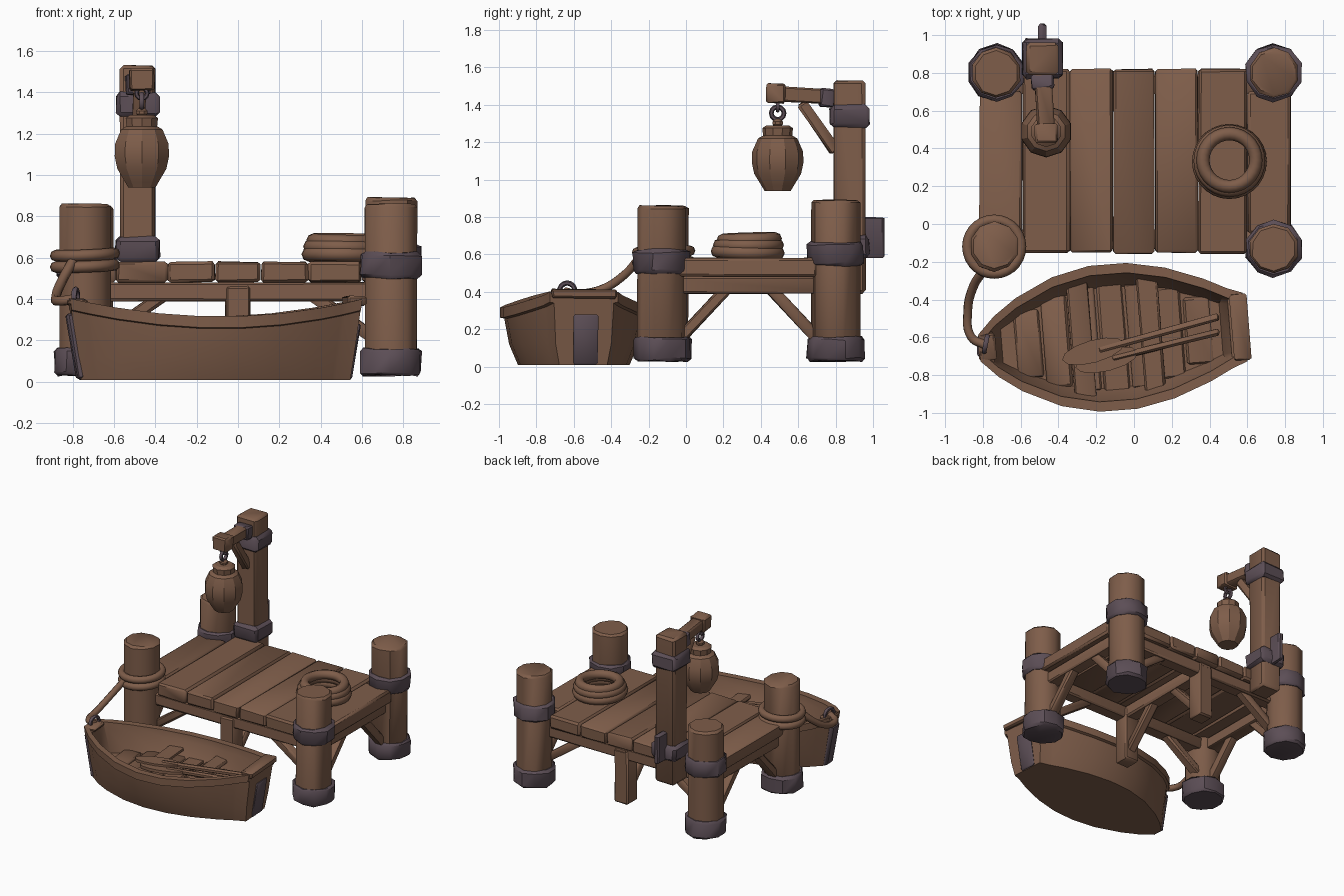
import bpy, bmesh, math, random
from mathutils import Vector, Matrix

random.seed(4)
cube = bpy.data.objects.get("Cube")
if cube:
    bpy.data.objects.remove(cube, do_unlink=True)


def material(name, rgb):
    m = bpy.data.materials.new(name)
    m.use_nodes = True
    m.diffuse_color = (*rgb, 1)
    m.node_tree.nodes["Principled BSDF"].inputs["Base Color"].default_value = (*rgb, 1)
    return m


WOOD = material("brown wood", (0.21, 0.11, 0.068))
IRON = material("purple iron", (0.107, 0.076, 0.093))


def finish(name, bm, mat, matrix=None, jitter=0.0, angle=40):
    for v in bm.verts:
        v.co += Vector([random.uniform(-jitter, jitter) for _ in range(3)])
    if matrix:
        bm.transform(matrix)
    bmesh.ops.recalc_face_normals(bm, faces=bm.faces)
    me = bpy.data.meshes.new(name)
    bm.to_mesh(me)
    bm.free()
    me.materials.append(mat)
    ob = bpy.data.objects.new(name, me)
    bpy.context.collection.objects.link(ob)
    smooth(ob, angle)
    return ob


def smooth(ob, angle):
    bpy.ops.object.select_all(action='DESELECT')
    ob.select_set(True)
    bpy.context.view_layer.objects.active = ob
    bpy.ops.object.shade_smooth_by_angle(angle=math.radians(angle))


def beam(name, p, q, width, height, mat=WOOD, bevel=0.01, base=None, jitter=0.003):
    """Bevelled timber from p to q."""
    p, q = Vector(p), Vector(q)
    d = q - p
    bm = bmesh.new()
    bmesh.ops.create_cube(bm, size=1)
    bmesh.ops.scale(bm, vec=(d.length, width, height), verts=bm.verts)
    bmesh.ops.bevel(bm, geom=bm.edges[:], offset=bevel, segments=1, affect='EDGES')
    m = Matrix.Translation((p + q) / 2) @ d.to_track_quat('X', 'Z').to_matrix().to_4x4()
    return finish(name, bm, mat, base @ m if base else m, jitter)


def lathe(name, profile, loc, sides, mat=WOOD, jitter=0.0, angle=40):
    """Turn (radius, height) points about a vertical axis."""
    bm = bmesh.new()
    rings = [[bm.verts.new((r * math.cos(a), r * math.sin(a), z))
              for a in (math.tau * (i + 0.5) / sides for i in range(sides))]
             for r, z in profile]
    for a, b in zip(rings, rings[1:]):
        for i in range(sides):
            j = (i + 1) % sides
            bm.faces.new((a[i], a[j], b[j], b[i]))
    bm.faces.new(rings[0])
    bm.faces.new(rings[-1])
    return finish(name, bm, mat, Matrix.Translation(loc), jitter, angle)


def drum(name, loc, r, z0, z1, sides=10, mat=WOOD, jitter=0.003):
    b = 0.015
    return lathe(name, [(r - b, z0), (r, z0 + b), (r, z1 - b), (r - b, z1)], loc, sides, mat, jitter)


def ring(name, loc, R, r, mat=WOOD, rot=None, n=28, m=8):
    bpy.ops.mesh.primitive_torus_add(location=loc, rotation=rot or (0, 0, 0), major_radius=R,
                                     minor_radius=r, major_segments=n, minor_segments=m)
    ob = bpy.context.object
    ob.name = name
    ob.data.materials.append(mat)
    smooth(ob, 60)


def rope(name, points, r):
    cu = bpy.data.curves.new(name, 'CURVE')
    cu.dimensions = '3D'
    cu.bevel_depth, cu.bevel_resolution, cu.resolution_u = r, 2, 6
    cu.use_fill_caps = True
    sp = cu.splines.new('BEZIER')
    sp.bezier_points.add(len(points) - 1)
    for bp, co in zip(sp.bezier_points, points):
        bp.co = co
        bp.handle_left_type = bp.handle_right_type = 'AUTO'
    cu.materials.append(WOOD)
    ob = bpy.data.objects.new(name, cu)
    bpy.context.collection.objects.link(ob)
    bpy.ops.object.select_all(action='DESELECT')
    ob.select_set(True)
    bpy.context.view_layer.objects.active = ob
    bpy.ops.object.convert(target='MESH')
    smooth(bpy.context.object, 60)


# Corner posts with iron shoes and collars
posts = [("front_left", 0.74, -0.13, 0.86, 0.50), ("back_left", 0.74, 0.80, 0.89, 0.54),
         ("front_right", -0.74, -0.12, 0.86, None), ("back_right", -0.73, 0.80, 0.85, 0.50)]
for side, x, y, top, collar in posts:
    drum(side + "_post", (x, y, 0), 0.132, 0.05, top)
    drum(side + "_shoe", (x, y, 0), 0.153, 0.03, 0.16, mat=IRON, jitter=0.006)
    if collar:
        drum(side + "_collar", (x, y, 0), 0.152, collar, collar + 0.125, mat=IRON, jitter=0.006)

# Deck planks
edges = [-0.82, -0.59, -0.34, -0.11, 0.11, 0.34, 0.60, 0.83]
for i, (a, b) in enumerate(zip(edges, edges[1:])):
    outer = i in (0, len(edges) - 2)
    y0, y1 = (-0.05, 0.70) if outer else (-0.155, 0.82)
    x = (a + b) / 2
    beam(f"deck_plank_{i + 1}", (x, y0 + random.uniform(-.006, .006), 0.53), (x, y1, 0.53),
         b - a - 0.003, 0.10, bevel=0.013)

# Frame beams, middle legs and diagonal braces
for x, side in ((-0.74, "right"), (0, "middle"), (0.74, "left")):
    beam(side + "_beam", (x, -0.1, 0.435), (x, 0.8, 0.435), 0.10, 0.09)
    for y, s in ((-0.07, 1), (0.74, -1)):
        beam(side + "_brace", (x, y, 0.11), (x, y + s * 0.29, 0.42), 0.07, 0.06)
for y, end in ((-0.08, "front"), (0.74, "back")):
    beam(end + "_beam", (-0.7, y, 0.435), (0.7, y, 0.435), 0.10, 0.09)
    beam(end + "_middle_leg", (0, y, 0.05), (0, y, 0.46), 0.12, 0.12)
    for s in (-1, 1):
        beam(end + "_brace", (s * 0.70, y, 0.18), (s * 0.36, y, 0.42), 0.07, 0.06)

# Lamp post with arm and brace
lx, ly = -0.485, 0.875
beam("lamp_post", (lx, ly, 0.39), (lx, ly, 1.53), 0.17, 0.17, bevel=0.018)
for z0, z1, name in ((0.58, 0.70, "lower"), (1.28, 1.40, "upper")):
    beam(name + "_lamp_band", (lx, ly, z0), (lx, ly, z1), 0.21, 0.21, IRON, 0.02, jitter=0.005)
beam("lamp_post_plate", (lx, 0.965, 0.58), (lx, 0.965, 0.80), 0.19, 0.04, IRON)
beam("lamp_arm", (lx, 0.82, 1.44), (-0.465, 0.48, 1.46), 0.09, 0.08)
beam("lamp_arm_band", (lx, 0.79, 1.435), (-0.48, 0.715, 1.44), 0.12, 0.10, IRON)
beam("lamp_arm_end", (-0.465, 0.53, 1.46), (-0.463, 0.43, 1.46), 0.12, 0.105)
beam("lamp_brace", (lx, 0.80, 1.15), (-0.475, 0.62, 1.41), 0.06, 0.06)

# Hanging lantern and its chain
lamp = (-0.465, 0.49, 0)
lathe("lantern", [(0.07, 0.94), (0.085, 0.965), (0.125, 1.03), (0.138, 1.09), (0.136, 1.15),
                  (0.105, 1.22), (0.078, 1.235), (0.082, 1.275), (0.06, 1.29)], lamp, 10, angle=25)
drum("lantern_knob", lamp, 0.03, 1.28, 1.325, 8, jitter=0)
ring("chain_link", (lamp[0], lamp[1], 1.355), 0.034, 0.013, IRON, (0, math.pi / 2, 0), 12, 6)
ring("chain_hook", (lamp[0], lamp[1], 1.395), 0.026, 0.011, IRON, (math.pi / 2, 0, 0), 12, 6)

# Coiled rope on the deck
for i, (R, z) in enumerate(((0.163, 0.612), (0.155, 0.65), (0.14, 0.68))):
    ring(f"rope_coil_{i + 1}", (0.505, 0.33 + 0.004 * i, z), R, 0.035, rot=(0.03 * (i - 1), 0.02, 0))

# Mooring rope round the post and down to the bow
for z in (0.56, 0.615):
    ring("mooring_loop", (-0.74, -0.12, z), 0.142, 0.028, rot=(0.03, -0.04, 0))
rope("mooring_rope", [(-0.80, -0.25, 0.58), (-0.85, -0.33, 0.49), (-0.88, -0.46, 0.41),
                      (-0.86, -0.60, 0.39), (-0.79, -0.64, 0.40)], 0.024)

# Boat hull: cross-sections lofted from bow to stern
boat = Matrix.Translation((-0.11, -0.60, 0)) @ Matrix.Rotation(math.radians(4.5), 4, 'Z')
stations = [(-0.71, 0.05), (-0.64, 0.12), (-0.62, 0.14), (-0.5, 0.225), (-0.3, 0.32), (-0.1, 0.365),
            (0.1, 0.365), (0.3, 0.325), (0.5, 0.25), (0.6, 0.20), (0.62, 0.19), (0.70, 0.16)]
bm = bmesh.new()
rings = []
for s, w in stations:
    rim = 0.315 + 0.085 * (s / 0.7) ** 2
    floor = rim - 0.01 if s < -0.63 or s > 0.61 else 0.16
    half = [(0.8 * w, 0.008), (0.93 * w, 0.12), (w, rim - 0.06), (w + 0.022, rim - 0.055),
            (w + 0.022, rim), (w - 0.03, rim), (w - 0.035, max(floor, rim - 0.05)), (0.78 * w - 0.02, floor)]
    outline = half + [(-y, z) for y, z in reversed(half)]
    rings.append([bm.verts.new((s * (0.92 + 0.08 * z / rim), y, z)) for y, z in outline])
for a, b in zip(rings, rings[1:]):
    for i in range(len(a)):
        j = (i + 1) % len(a)
        bm.faces.new((a[i], a[j], b[j], b[i]))
bm.faces.new(rings[0])
bm.faces.new(rings[-1])
finish("boat_hull", bm, WOOD, boat)

# Boat fittings: end caps, straps, bow ring
beam("stern_cap", (0.675, -0.175, 0.39), (0.675, 0.175, 0.39), 0.09, 0.05, base=boat)
beam("bow_cap", (-0.67, -0.07, 0.385), (-0.67, 0.07, 0.385), 0.09, 0.03, base=boat)
beam("bow_strap", (-0.707, 0, 0.33), (-0.652, 0, 0.012), 0.10, 0.035, IRON, base=boat)
beam("stern_strap", (0.692, 0.01, 0.28), (0.648, 0.01, 0.012), 0.13, 0.025, IRON, base=boat)
ring("bow_ring", (-0.785, -0.635, 0.405), 0.042, 0.014, IRON, (0.2, math.pi / 2, 0), 14, 6)

# Boat floorboards and benches
for i in range(7):
    s = -0.45 + 0.15 * i
    w = 0.29 * (1 - (abs(s) / 0.72) ** 2) + 0.0
    beam("floorboard", (s, -w, 0.165), (s, w, 0.165), 0.135, 0.025, base=boat)
for s, w in ((-0.17, 0.31), (0.2, 0.31)):
    beam("boat_bench", (s, -w, 0.215), (s, w, 0.215), 0.11, 0.03, base=boat)

# Pair of oars resting on the benches
for grip, tip, z in (((0.45, -0.49), (-0.38, -0.72), 0.265), ((0.45, -0.57), (-0.31, -0.76), 0.25)):
    g, t = Vector((*grip, z)), Vector((*tip, z))
    d = (t - g).normalized()
    beam("oar_shaft", g, t - d * 0.2, 0.035, 0.035)
    bm = bmesh.new()
    bmesh.ops.create_cone(bm, cap_ends=True, segments=12, radius1=1, radius2=1, depth=1)
    bmesh.ops.scale(bm, vec=(0.17, 0.06, 0.022), verts=bm.verts)
    finish("oar_blade", bm, WOOD, Matrix.Translation(t - d * 0.17)
           @ d.to_track_quat('X', 'Z').to_matrix().to_4x4())
